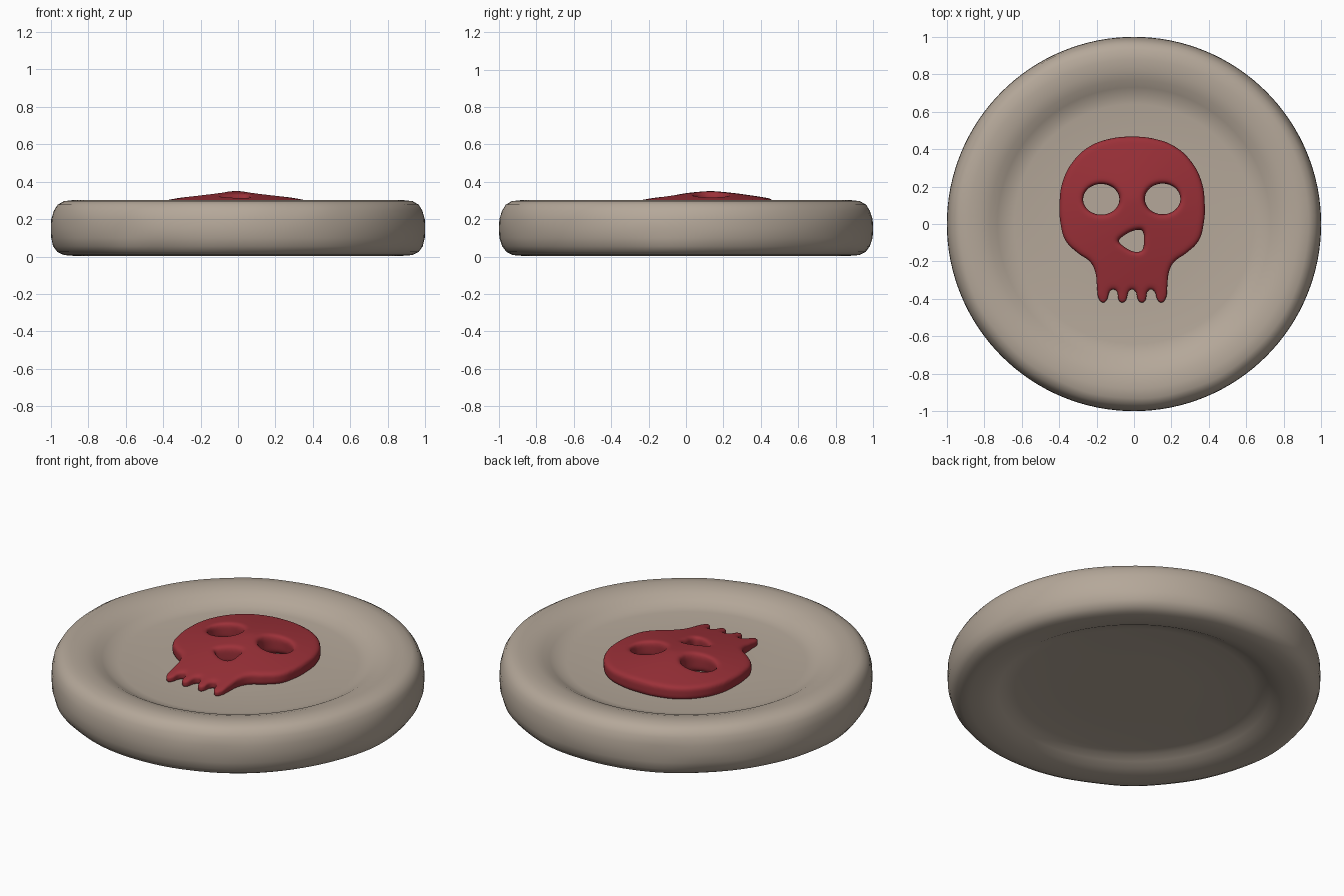
import bpy, bmesh, math
from mathutils import Vector, noise

if "Cube" in bpy.data.objects:
    bpy.data.objects.remove(bpy.data.objects["Cube"])


def material(name, rgb):
    m = bpy.data.materials.new(name)
    m.diffuse_color = (*rgb, 1)
    m.use_nodes = True
    m.node_tree.nodes["Principled BSDF"].inputs["Base Color"].default_value = m.diffuse_color
    return m


def shade(ob, angle=50):
    bpy.ops.object.select_all(action='DESELECT')
    ob.select_set(True)
    bpy.context.view_layer.objects.active = ob
    bpy.ops.object.shade_smooth_by_angle(angle=math.radians(angle))


# Round dish: lathed half profile (radius, height) with recesses above and below
profile = [(0, .072), (.35, .072), (.64, .07), (.69, .062), (.73, .042), (.77, .022), (.82, .01),
           (.88, .004), (.93, .008), (.965, .025), (.987, .055), (.998, .10), (1, .15),
           (.998, .20), (.988, .245), (.968, .277), (.935, .296), (.88, .302),
           (.82, .297), (.77, .282), (.73, .26), (.69, .24), (.64, .232), (.35, .23), (0, .23)]
STEPS = 128
bm = bmesh.new()
rings = []
for r, z in profile:
    if r == 0:
        rings.append([bm.verts.new((0, 0, z))])
        continue
    ring = []
    for i in range(STEPS):
        a = 2 * math.pi * i / STEPS
        p = Vector((r * math.cos(a), r * math.sin(a), z))
        # hand-carved unevenness on the rounded shoulders only
        if .9 < r < .99:
            k = 1 + .009 * (noise.noise(p * 3.5) - .3)
            p.x *= k
            p.y *= k
        ring.append(bm.verts.new(p))
    rings.append(ring)
for lo, hi in zip(rings, rings[1:]):
    for i in range(STEPS):
        j = (i + 1) % STEPS
        if len(lo) == 1:
            bm.faces.new((lo[0], hi[j], hi[i]))
        elif len(hi) == 1:
            bm.faces.new((lo[i], lo[j], hi[0]))
        else:
            bm.faces.new((lo[i], lo[j], hi[j], hi[i]))
bmesh.ops.recalc_face_normals(bm, faces=bm.faces)
mesh = bpy.data.meshes.new("dish")
bm.to_mesh(mesh)
bm.free()
dish = bpy.data.objects.new("dish", mesh)
bpy.context.collection.objects.link(dish)
mesh.materials.append(material("clay", (.46, .39, .32)))
shade(dish)

# Skull emblem: mirrored outline with eye and nose holes
half = [(0, .467), (.12, .455), (.23, .413), (.315, .335), (.37, .23), (.388, .11), (.382, 0),
        (.355, -.09), (.29, -.155), (.222, -.205), (.196, -.26), (.188, -.33), (.176, -.405),
        (.155, -.422), (.135, -.405), (.12, -.36), (.10, -.348), (.082, -.36),
        (.07, -.41), (.052, -.422), (.034, -.41), (.018, -.36), (0, -.348)]
CX = -.01
outline = [(CX + x, y) for x, y in half] + [(CX - x, y) for x, y in half[-2:0:-1]]


def oval(cx, cy, rx, ry, n=12):
    return [(cx + rx * math.cos(2 * math.pi * i / n), cy + ry * math.sin(2 * math.pi * i / n))
            for i in range(n)]


nose = [(-.082, -.09), (-.065, -.07), (.025, -.03), (.043, -.034), (.052, -.09),
        (.044, -.14), (.025, -.15), (-.065, -.112)]

curve = bpy.data.curves.new("skull_outline", 'CURVE')
curve.dimensions = '2D'
curve.fill_mode = 'BOTH'
curve.resolution_u = 6
curve.extrude = .02
curve.bevel_depth = .022
curve.bevel_resolution = 3
curve.offset = -.022
for loop in (outline, oval(-.175, .132, .097, .082), oval(.153, .134, .095, .082), nose):
    s = curve.splines.new('BEZIER')
    s.bezier_points.add(len(loop) - 1)
    for p, (x, y) in zip(s.bezier_points, loop):
        p.co = (x, y, 0)
        p.handle_left_type = p.handle_right_type = 'AUTO'
    s.use_cyclic_u = True
helper = bpy.data.objects.new("skull_outline", curve)
bpy.context.collection.objects.link(helper)
dg = bpy.context.evaluated_depsgraph_get()
raw = bpy.data.meshes.new_from_object(helper.evaluated_get(dg))
bpy.data.objects.remove(helper)

# Even remesh, so the emblem can be domed and softened
skull = bpy.data.objects.new("skull", raw)
bpy.context.collection.objects.link(skull)
rm = skull.modifiers.new("remesh", 'REMESH')
rm.mode = 'VOXEL'
rm.voxel_size = .009
sm = skull.modifiers.new("soften", 'SMOOTH')
sm.factor = .5
sm.iterations = 4
dg = bpy.context.evaluated_depsgraph_get()
skull_mesh = bpy.data.meshes.new_from_object(skull.evaluated_get(dg))
skull.modifiers.clear()
skull.data = skull_mesh
for v in skull_mesh.vertices:
    d = math.hypot(v.co.x - CX, v.co.y - .13)
    top = .35 - .05 * (d / .38) ** 1.4
    t = (v.co.z + .042) / .084
    v.co.z = .226 + t * (top - .226)
skull_mesh.materials.clear()
skull_mesh.materials.append(material("red", (.33, .03, .04)))
shade(skull, 80)
